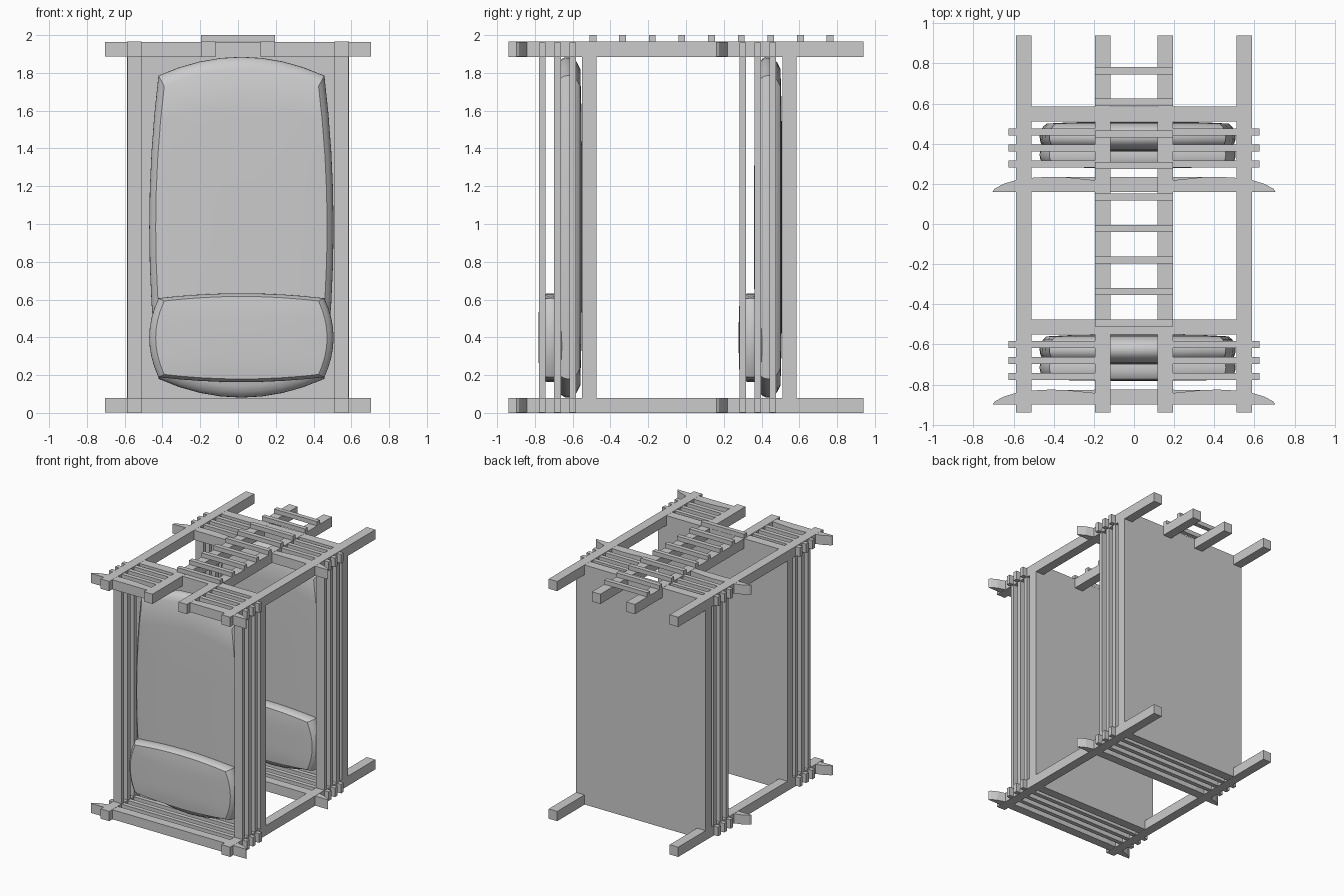
import bpy, bmesh, math

cube = bpy.data.objects.get("Cube")
if cube:
    bpy.data.objects.remove(cube, do_unlink=True)

grey = bpy.data.materials.new("plain_grey")
grey.use_nodes = True
COLOUR = (0.6, 0.6, 0.6, 1)
grey.diffuse_color = COLOUR
grey.node_tree.nodes["Principled BSDF"].inputs["Base Color"].default_value = COLOUR

LOW, HIGH = (0, 0.08), (1.885, 1.965)   # the two end frames
TIERS = (-0.55, 0.51)                   # front face of each bed base
POST = (0.51, 0.587)


def finish(name, bm):
    bmesh.ops.recalc_face_normals(bm, faces=bm.faces)
    mesh = bpy.data.meshes.new(name)
    bm.to_mesh(mesh)
    bm.free()
    mesh.materials.append(grey)
    obj = bpy.data.objects.new(name, mesh)
    bpy.context.collection.objects.link(obj)
    return obj


def box(name, xs, ys, zs):
    bm = bmesh.new()
    bmesh.ops.create_cube(bm, size=1)
    for v in bm.verts:
        v.co = [(a + b) / 2 + c * (b - a) for c, (a, b) in zip(v.co, (xs, ys, zs))]
    return finish(name, bm)


def mirrored(xs, side):
    return sorted(side * x for x in xs)


def end_board(name, outline, y, zs):
    """Flat-fronted board with a curved back, extruded upwards."""
    bm = bmesh.new()
    face = bm.faces.new([bm.verts.new((px, y + py, zs[0])) for px, py in outline])
    moved = bmesh.ops.extrude_face_region(bm, geom=[face])["geom"]
    bmesh.ops.translate(bm, vec=(0, 0, zs[1] - zs[0]),
                        verts=[e for e in moved if isinstance(e, bmesh.types.BMVert)])
    return finish(name, bm)


def cushion(name, centre, half):
    """Box with bowed sides that are fullest along the middle seam."""
    bm = bmesh.new()
    bmesh.ops.create_cube(bm, size=2)
    bmesh.ops.subdivide_edges(bm, edges=bm.edges[:], cuts=7, use_grid_fill=True)
    for v in bm.verts:
        u, w, t = v.co
        seam = 1 - 0.07 * abs(w) ** 2.5
        rim = 1 - 0.12 * max(abs(u), abs(t)) ** 4
        v.co = (centre[0] + half[0] * u * (1 - 0.1 * t * t) * seam,
                centre[1] + half[1] * w * rim,
                centre[2] + half[2] * t * (1 - 0.11 * u * u) * seam)
    obj = finish(name, bm)
    bpy.ops.object.select_all(action='DESELECT')
    obj.select_set(True)
    bpy.context.view_layer.objects.active = obj
    bpy.ops.object.shade_smooth_by_angle(angle=math.radians(35))


# Long corner posts and ladder posts
for side, label in ((-1, "right"), (1, "left")):
    for zs, end in ((LOW, "lower"), (HIGH, "upper")):
        box(f"{label}_{end}_post", mirrored(POST, side), (-0.94, 0.94), zs)
    box(f"{label}_ladder_post", mirrored((0.118, 0.195), side), (-0.94, 0.94), HIGH)

# Ladder rungs
for i in range(9):
    y = -0.493 + i * 0.157
    box(f"ladder_rung_{i + 1}", (-0.195, 0.195), (y - 0.018, y + 0.018), (1.965, 2.0))

# Curved wing outline, from the outer tip inwards
wing = [(0.705, 0), (0.695, 0.015), (0.65, 0.04), (0.59, 0.058), (0.5, 0.071),
        (0.42, 0.075), (0.34, 0.073), (0.195, 0.058)]

for y, tier in zip(TIERS, ("front", "back")):
    # Bed base
    box(f"{tier}_bed_base", (-POST[1], POST[1]), (y, y + 0.075), (0.001, 1.964))

    # Guard rails, lower end slats and split upper end slats
    for i in range(3):
        ys = (y - 0.228 + i * 0.08, y - 0.193 + i * 0.08)
        box(f"{tier}_lower_slat_{i + 1}", (-0.625, 0.625), ys, (0.003, 0.077))
        for side, label in ((-1, "right"), (1, "left")):
            box(f"{tier}_{label}_guard_rail_{i + 1}", mirrored((0.512, 0.585), side),
                ys, (LOW[1], HIGH[0]))
            box(f"{tier}_{label}_upper_slat_{i + 1}", mirrored((0.15, 0.625), side),
                ys, (1.888, 1.962))

    # Curved end boards: one piece below, two wings either side of the ladder above
    front = y - 0.35
    lower = wing[:-1] + [(0.12, 0.075)]
    end_board(f"{tier}_lower_end_board", lower + [(-px, py) for px, py in reversed(lower)],
              front, (0.001, 0.079))
    for side, label in ((-1, "right"), (1, "left")):
        end_board(f"{tier}_{label}_upper_end_board",
                  [(side * px, py) for px, py in wing + [(0.195, 0)]], front, (1.886, 1.964))

    # Mattress and pillow
    cushion(f"{tier}_mattress", (0.018, y - 0.075, 0.983), (0.488, 0.074, 0.902))
    cushion(f"{tier}_pillow", (0.018, y - 0.165, 0.398), (0.488, 0.066, 0.235))
